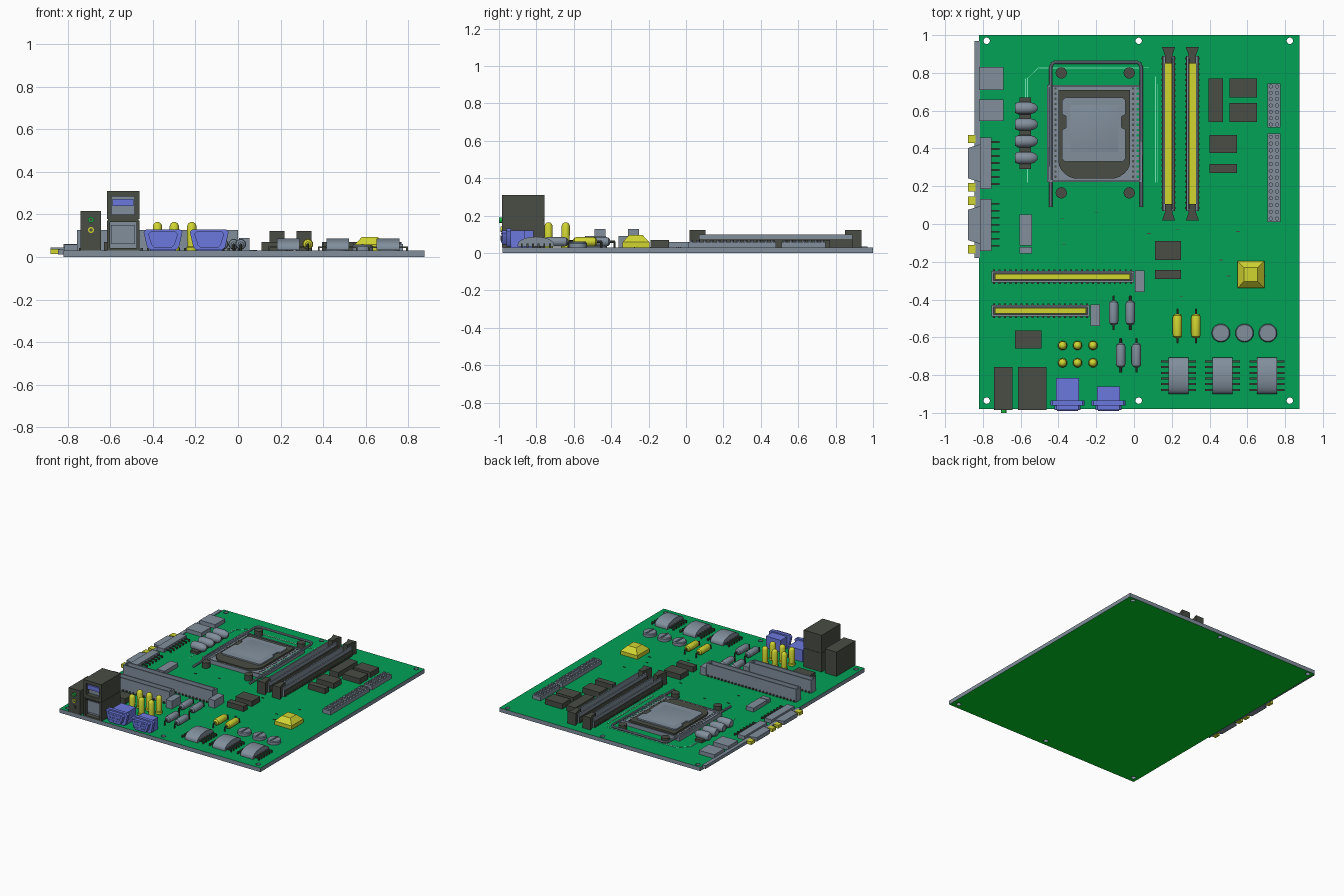
import bpy, bmesh, math
from mathutils import Matrix, Vector

if "Cube" in bpy.data.objects:
    bpy.data.objects.remove(bpy.data.objects["Cube"])

COL = {"board green": (.0005, .365, .095), "underside green": (.0, .66, .022), "steel grey": (.22, .275, .335),
       "charcoal": (.066, .074, .057), "yellow": (.64, .67, .03), "blue": (.148, .19, .74),
       "trace mint": (.22, .95, .58), "led green": (.01, .50, .06)}
MAT = {}
for n, c in COL.items():
    MAT[n] = bpy.data.materials.new(n)
    MAT[n].diffuse_color = (*c, 1)
G, D, Y, B, T = "steel grey", "charcoal", "yellow", "blue", "trace mint"
Z = 0.03                                   # board top
AX = {"x": lambda u, v, w: (w, u, v), "y": lambda u, v, w: (u, w, v), "z": lambda u, v, w: (u, v, w)}


class Part:
    """One named object collected from simple solids."""
    def __init__(self, name):
        self.name, self.bm, self.mats = name, bmesh.new(), []

    def paint(self, faces, mat):
        if mat not in self.mats:
            self.mats.append(mat)
        for f in faces:
            f.material_index = self.mats.index(mat)

    def box(self, x0, x1, y0, y1, z0, z1, mat=G, taper=(1, 1)):
        c = Vector(((x0 + x1) / 2, (y0 + y1) / 2, (z0 + z1) / 2))
        vs = bmesh.ops.create_cube(self.bm, size=1, matrix=Matrix.Translation(c) @ Matrix.Diagonal(
            (x1 - x0, y1 - y0, z1 - z0, 1)))["verts"]
        for v in vs:
            if v.co.z > c.z:
                v.co.x = c.x + (v.co.x - c.x) * taper[0]
                v.co.y = c.y + (v.co.y - c.y) * taper[1]
        self.paint({f for v in vs for f in v.link_faces}, mat)
        return self

    def loft(self, rings, mat):
        rs = [[self.bm.verts.new(p) for p in r] for r in rings]
        n = len(rs[0])
        fs = [self.bm.faces.new((a[i], a[(i + 1) % n], b[(i + 1) % n], b[i]))
              for a, b in zip(rs, rs[1:]) for i in range(n)]
        fs += [self.bm.faces.new(rs[0]), self.bm.faces.new(rs[-1])]
        self.paint(fs, mat)
        return self

    def prism(self, pts, axis, a, b, mat=G):
        return self.loft([[AX[axis](u, v, w) for u, v in pts] for w in (a, b)], mat)

    def lathe(self, u, v, prof, axis, mat=G, seg=16):
        return self.loft([[AX[axis](u + r * math.cos(i * math.tau / seg), v + r * math.sin(i * math.tau / seg), w)
                           for i in range(seg)] for r, w in prof], mat)

    def cyl(self, u, v, r, a, b, axis="z", mat=G, seg=16):
        return self.lathe(u, v, [(r, a), (r, b)], axis, mat, seg)

    def done(self):
        bmesh.ops.recalc_face_normals(self.bm, faces=self.bm.faces[:])
        me = bpy.data.meshes.new(self.name)
        self.bm.to_mesh(me)
        finish(self.name, me, self.mats)


def finish(name, me, mats):
    for m in mats:
        me.materials.append(MAT[m])
    me.shade_smooth()
    me.set_sharp_from_angle(angle=math.radians(35))
    ob = bpy.data.objects.new(name, me)
    bpy.context.collection.objects.link(ob)
    return ob


def curve_mesh(name, splines, cyclic, **kw):
    cu = bpy.data.curves.new(name, "CURVE")
    for k, v in kw.items():
        setattr(cu, k, v)
    for pts in splines:
        s = cu.splines.new("POLY")
        s.points.add(len(pts) - 1)
        for p, q in zip(s.points, pts):
            p.co = (*q, 1)
        s.use_cyclic_u = cyclic
    ob = bpy.data.objects.new(name, cu)
    bpy.context.collection.objects.link(ob)
    me = bpy.data.meshes.new_from_object(ob.evaluated_get(bpy.context.evaluated_depsgraph_get()))
    bpy.data.objects.remove(ob)
    me.materials.clear()
    return me


# circuit board with six screw holes; top, underside and edge coloured by direction
holes = [[(x + .017 * math.cos(i * math.tau / 16), y + .017 * math.sin(i * math.tau / 16), 0) for i in range(16)]
         for x in (-.78, .025, .825) for y in (.97, -.935)]
rim = [(-.82, -.98, 0), (.875, -.98, 0), (.875, 1, 0), (-.82, 1, 0)]
me = curve_mesh("board", [rim] + holes, True, dimensions="2D", fill_mode="BOTH", extrude=Z / 2)
me.transform(Matrix.Translation((0, 0, Z / 2)))
finish("circuit_board", me, ["board green", "underside green", G])
for f in me.polygons:
    f.material_index = 2 if abs(f.normal.z) < .5 else 0 if f.normal.z > 0 else 1

# printed traces and tiny surface marks
p = Part("traces")
for x, y0, y1 in ((-.565, .22, .77), (-.574, .3, .77), (.115, .22, .78), (.123, .22, .74)):
    p.box(x - .0025, x + .0025, y0, y1, Z, Z + .002, T)
for y, x0, x1 in ((.83, -.5, .08), (.822, -.5, .03)):
    p.box(x0, x1, y - .0025, y + .0025, Z, Z + .002, T)
p.prism([(-.567, .77), (-.563, .77), (-.498, .832), (-.502, .832)], "z", Z, Z + .002, T)
for x, y in ((-.37, -.11), (-.38, .03), (-.2, .06), (.23, -.03), (.25, -.385), (.46, -.19), (.08, -.05), (.55, -.04),
             (.5, -.275), (.69, -.275)):
    p.box(x - .01, x + .01, y - .002, y + .002, Z, Z + .003, D)
p.done()

# processor socket: base frame, contact ticks, dark carrier, metal lid
p = Part("processor_socket").box(-.46, .045, .222, .735, Z, .05)
for i in range(18):
    y = .25 + i * .0275
    for x in (-.44, -.415, -.005, .02):
        p.box(x - .006, x + .006, y - .006, y + .006, .05, .052, D if x in (-.415, -.005) else "board green")
for x0, x1, y0, y1 in ((-.46, -.45, .222, .735), (.035, .045, .222, .735), (-.46, .045, .725, .735),
                       (-.46, .045, .222, .232)):
    p.box(x0, x1, y0, y1, .05, .06)
arc = [(-.21 + .19 * math.cos(a), .33 + .09 * max(-.99, 1.25 * math.sin(a))) for a in
       [-math.pi * i / 16 for i in range(17)]]
p.prism([(-.40, .71), (-.02, .71)] + arc, "z", .05, .064, D)
p.prism([(-.365, .67), (-.06, .67), (-.045, .655), (-.045, .58), (-.065, .57), (-.065, .51), (-.045, .5), (-.045, .345),
         (-.06, .33), (-.365, .33), (-.38, .345), (-.38, .5), (-.36, .51), (-.36, .57), (-.38, .58), (-.38, .655)],
        "z", .064, .074)
p.box(-.335, -.085, .38, .63, .074, .082, G, (.72, .72))
p.done()
p = Part("cooler_posts")
for x in (-.385, -.025):
    for y in (.8, .165):
        p.cyl(x, y, .03, Z, .07, "z", D)
p.done()
wire = [(-.44, .09, .045), (-.44, .83, .06), (-.432, .85, .06), (-.415, .857, .06)]
wire += [(-.402 - x, y, z) for x, y, z in reversed(wire)]
finish("retention_wire", curve_mesh("wire", [wire], False, dimensions="3D", bevel_depth=.009, bevel_resolution=2,
                                    use_fill_caps=True), [G])


# memory and expansion slots: open walls, contact strip deep inside, pins along the foot
def slot(name, along, c, a, b, hw, top, wall, core):
    p = Part(name)

    def bx(l0, l1, w0, w1, z0, z1, m=G):
        p.box(*((l0, l1, c + w0, c + w1) if along == "x" else (c + w0, c + w1, l0, l1)), z0, z1, m)
    bx(a, b, -hw, -hw + wall, Z, top)
    bx(a, b, hw - wall, hw, Z, top)
    bx(a, a + wall, -hw + wall, hw - wall, Z, top)
    bx(b - wall, b, -hw + wall, hw - wall, Z, top)
    bx(a + wall, b - wall, -hw + wall, hw - wall, Z, .04, D)
    bx(a + wall + .01, b - wall - .01, -core, core, .04, .048, Y)
    n = int((b - a) / .028)
    for i in range(n):
        t = a + (i + .5) * (b - a) / n
        for s in (-1, 1):
            w = sorted((s * hw, s * (hw + .008)))
            bx(t - .005, t + .005, w[0], w[1], Z, Z + .012, D)
    return p


for i, x in enumerate((.183, .309)):
    p = slot(f"memory_slot_{i + 1}", "y", x, .07, .89, .03, .1, .01, .018)
    for s in (-.0315, .0315):                  # dark lower skirts
        p.box(x + s - .0025, x + s + .0025, .07, .89, Z, .075, D)
    for y0, s in ((.895, 1), (.06, -1)):       # flared latches
        p.prism([(x - .018, y0 - s * .045), (x + .018, y0 - s * .045), (x + .02, y0), (x + .035, y0 + s * .042),
                 (x - .035, y0 + s * .042), (x - .02, y0)], "z", Z, .122, D)
    p.done()
for i, (y, b) in enumerate(((-.28, 0), (-.46, -.235))):
    p = slot(f"expansion_slot_{i + 1}", "x", y, -.755, b, .03, .127, .01, .015)
    p.box(b + .004, b + .055, y - .08, y + .033, Z, .09)
    p.done()

# dark surface chips
for i, (x0, x1, y0, y1) in enumerate((
        (.395, .47, .54, .77), (.505, .65, .67, .77), (.505, .65, .54, .64), (.4, .545, .375, .47), (.4, .545, .27, .317),
        (.11, .25, -.19, -.09), (.11, .25, -.29, -.243), (-.63, -.49, -.66, -.565))):
    Part(f"chip_{i + 1}").box(x0, x1, y0, y1, Z, .07, D).done()

# power headers with two columns of pins
for name, y0, y1, n in (("small_power_header", .51, .745, 7), ("large_power_header", .01, .48, 13)):
    p = Part(name).box(.706, .775, y0, y1, Z, .06)
    for i in range(n):
        for x in (.724, .757):
            p.cyl(x, y0 + (i + .5) * (y1 - y0) / n, .011, .06, .07, seg=10)
    p.done()

# rear edge: mounting strip, box ports, flat serial ports with pins and yellow screws
Part("edge_strip").box(-.844, -.815, -.18, .97, .012, .036).done()
p = Part("side_box_ports")
for y0, y1 in ((.71, .83), (.545, .66)):
    p.box(-.82, -.69, y0, y1, Z, .06)
p.done()
for i, y in enumerate((.322, -.005)):
    p = Part(f"serial_port_{i + 1}").box(-.815, -.755, y - .137, y + .137, Z, .058)
    p.prism([(-.815, y - .1), (-.815, y + .1), (-.88, y + .08), (-.88, y - .08)], "z", .014, .044)
    for s in (-.128, .128):
        p.box(-.88, -.838, y + s - .022, y + s + .022, .014, .038, Y)
    for k in range(7):
        t = y - .11 + k * .037
        p.box(-.755, -.712, t - .005, t + .005, .04, .047, D).box(-.72, -.712, t - .005, t + .005, Z, .047, D)
    p.done()
p = Part("regulator_coils").box(-.605, -.545, .29, .67, Z, .05, D)
for y in (.613, .527, .438, .35):
    p.lathe(y, .062, [(.024, -.63), (.032, -.615), (.032, -.55), (.025, -.525), (.01, -.51)], "x")
p.done()
Part("crystal_case").box(-.605, -.54, -.115, .05, Z, .06).box(-.605, -.54, -.157, -.122, Z, .06).done()

# yellow chip cooler
Part("chip_cooler").box(.547, .69, -.34, -.195, Z, .058, Y).box(.547, .69, -.34, -.195, .058, .095, Y, (.5, .5)).done()

# lying resistors with bent leads, standing capacitors
for i, (x, y, m) in enumerate(((-.108, -.47, G), (-.02, -.47, G), (-.07, -.695, G), (.013, -.695, G),
                               (.23, -.54, Y), (.328, -.54, Y))):
    p = Part(f"resistor_{i + 1}")
    p.lathe(x, .06, [(r, y + t) for r, t in ((.012, -.064), (.022, -.056), (.025, -.045),
                                             (.025, .045), (.022, .056), (.012, .064))], "y", m)
    p.cyl(x, .06, .0055, y - .09, y + .09, "y", D, 8)
    for s in (-.087, .087):
        p.cyl(x, y + s, .0055, Z, .062, "z", D, 8)
    p.done()
p = Part("capacitors")
for x in (-.378, -.299, -.217):
    for y in (-.643, -.735):
        p.lathe(x, y, [(.025, Z), (.025, .045), (.021, .05), (.022, .145), (.016, .158), (.006, .164)], "z", Y)
p.done()
p = Part("round_inductors")
for x in (.46, .585, .709):
    p.lathe(x, -.577, [(.049, Z), (.049, .05), (.044, .056)], "z", G, 24)
    p.box(x - .005, x + .005, -.62, -.534, .056, .061)
p.done()

# arched driver chips with side pins
for i, x in enumerate((.235, .468, .704)):
    p = Part(f"arched_chip_{i + 1}")
    p.prism([(-.9, Z + .004), (-.706, Z + .004)] + [(-.803 + .097 * math.cos(a), .045 + .042 * math.sin(a)) for a in
            [math.pi * k / 14 for k in range(15)]], "x", x - .053, x + .053)
    for k in range(6):
        y = -.878 + k * .03
        p.box(x - .092, x + .092, y - .005, y + .005, .042, .05, D)
        for s in (-.089, .089):
            p.box(x + s - .004, x + s + .004, y - .005, y + .005, Z, .05, D)
    p.done()


# front ports: open black housings
def housing(p, x0, x1, z0, z1, hx, hz0, hz1):
    p.box(x0, x1, -.94, -.757, z0, z1, D)
    p.box(x0, x0 + hx, -.985, -.94, z0, z1, D).box(x1 - hx, x1, -.985, -.94, z0, z1, D)
    p.box(x0 + hx, x1 - hx, -.985, -.94, z0, hz0, D).box(x0 + hx, x1 - hx, -.985, -.94, hz1, z1, D)
    p.box(x0 + hx, x1 - hx, -.95, -.94, hz0, hz1, G)
    return p


p = housing(Part("stacked_ports"), -.615, -.463, Z, .172, .014, .042, .165)
p.box(-.595, -.483, -.965, -.95, .06, .15)
housing(p, -.615, -.463, .178, .31, .022, .2, .285).box(-.588, -.49, -.975, -.95, .24, .272, B)
p.box(-.61, -.468, -.98, -.76, .172, .178, D).done()
p = Part("audio_jacks").box(-.74, -.642, -.985, -.757, Z, .215, D)
for z, m, e in ((.175, "led green", -1), (.127, Y, -.992), (.08, D, -.992)):
    p.cyl(-.69, z, .014, -.985, e, "y", m).cyl(-.69, z, .008, e, e - .0005, "y", D, 10)
p.done()


# blue video connectors: body, wide flange, shell and pin rows
def trapezoid(x, w, z0, z1, c=.012):
    half = [(w - .028, z0), (w - .016, z0 + c), (w, z1 - c), (w - c, z1)]
    return [(x + a, z) for a, z in half] + [(x - a, z) for a, z in reversed(half)]


for i, (x, yb) in enumerate(((-.352, -.815), (-.135, -.86))):
    p = Part(f"video_connector_{i + 1}").box(x - .062, x + .062, -.94, yb, Z, .12, B)
    p.prism(trapezoid(x, .091, .035, .13), "y", -.96, -.935, B)
    p.prism(trapezoid(x, .07, .045, .12), "y", -.985, -.96, B)
    for r in range(3):
        for k in range(6 - r % 2):
            p.cyl(x + (k - (5 - r % 2) / 2) * .02, .062 + r * .021, .006, -.989, -.985, "y", B, 8)
    p.done()

for m in bpy.data.materials:
    if m.users and not m.is_grease_pencil:
        m.use_nodes = True
        m.node_tree.nodes["Principled BSDF"].inputs["Base Color"].default_value = m.diffuse_color
